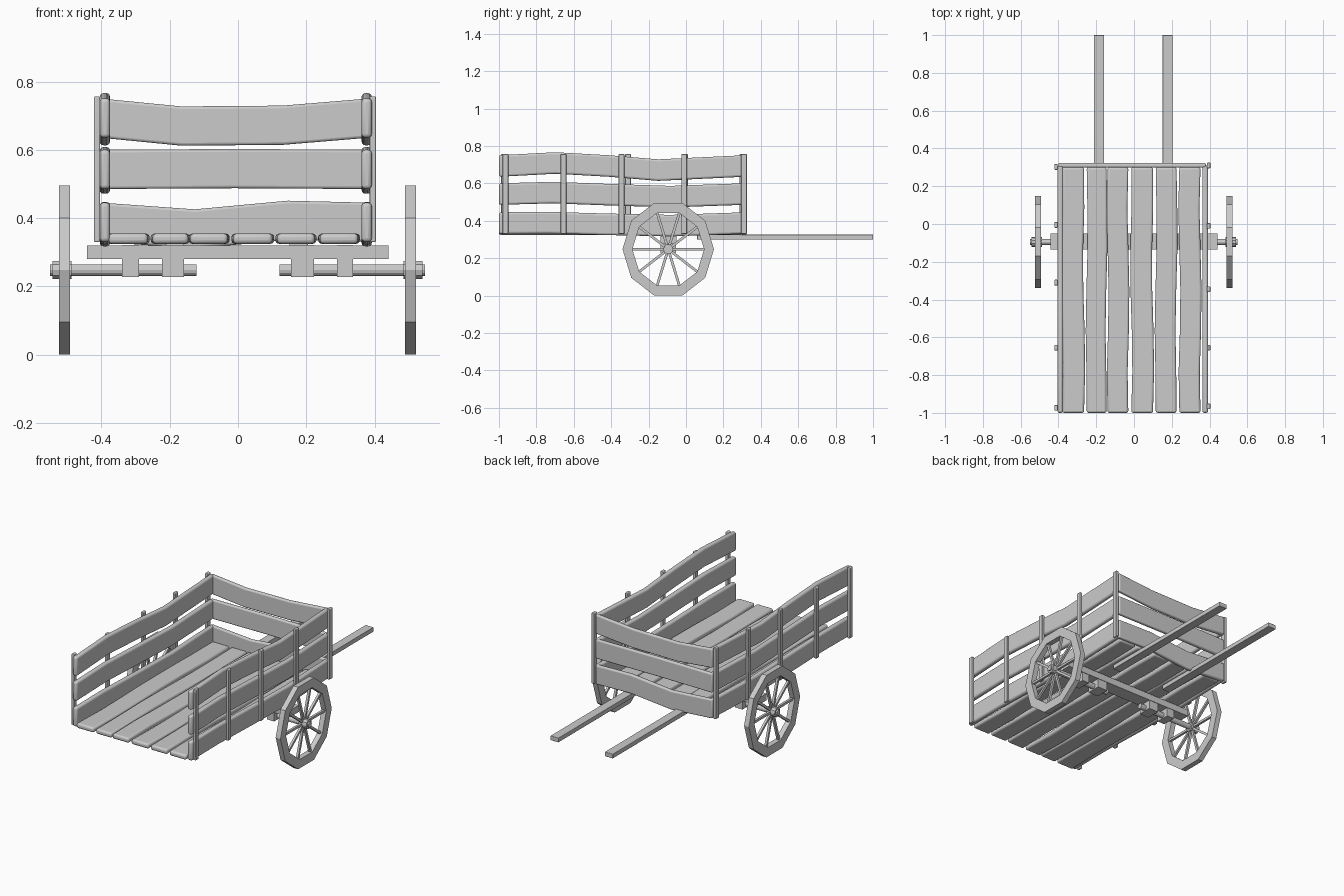
import bpy, bmesh, math
from mathutils import Vector

if "Cube" in bpy.data.objects:
    bpy.data.objects.remove(bpy.data.objects["Cube"])

wood = bpy.data.materials.new("grey_wood")
wood.use_nodes = True
GREY = (0.6, 0.6, 0.6, 1)
wood.diffuse_color = GREY
wood.node_tree.nodes["Principled BSDF"].inputs["Base Color"].default_value = GREY


def finish(name, bm, bevel=0.0):
    bmesh.ops.recalc_face_normals(bm, faces=bm.faces)
    mesh = bpy.data.meshes.new(name)
    bm.to_mesh(mesh)
    bm.free()
    mesh.materials.append(wood)
    ob = bpy.data.objects.new(name, mesh)
    bpy.context.collection.objects.link(ob)
    if bevel:
        mod = ob.modifiers.new("rounded_edges", "BEVEL")
        mod.width, mod.segments = bevel, 3
        mod.limit_method, mod.angle_limit = "ANGLE", math.radians(40)
        bpy.ops.object.select_all(action="DESELECT")
        ob.select_set(True)
        bpy.context.view_layer.objects.active = ob
        bpy.ops.object.shade_smooth_by_angle(angle=math.radians(40))
    return ob


def board(name, start, end, width, thick, bend, bevel):
    """Sawn board; bend lists (fraction along, shift across the width)."""
    a, b = Vector(start), Vector(end)
    bm = bmesh.new()
    rings = []
    for t, shift in bend:
        mid = a.lerp(b, t) + width * shift
        corners = [(1, 1), (1, -1), (-1, -1), (-1, 1)]
        rings.append([bm.verts.new(mid + width * (i / 2) + thick * (j / 2)) for i, j in corners])
    for r, s in zip(rings, rings[1:]):
        for k in range(4):
            bm.faces.new((r[k], r[k - 1], s[k - 1], s[k]))
    bm.faces.new(rings[0])
    bm.faces.new(rings[-1])
    return finish(name, bm, bevel)


def box(name, x, y, z, bevel=0.0):
    bm = bmesh.new()
    bmesh.ops.create_cube(bm, size=1)
    for v in bm.verts:
        v.co = [(lo + hi) / 2 + c * (hi - lo) for c, (lo, hi) in zip(v.co, (x, y, z))]
    return finish(name, bm, bevel)


AXLE_Y, AXLE_Z = -0.095, 0.248


def ring_point(x, r, angle):
    return Vector((x, AXLE_Y + 0.94 * r * math.cos(angle), AXLE_Z + r * math.sin(angle)))


def rod(name, x0, x1, r, sides):
    bm = bmesh.new()
    ends = [[bm.verts.new(ring_point(x, r, math.tau * k / sides)) for k in range(sides)] for x in (x0, x1)]
    for k in range(sides):
        bm.faces.new((ends[0][k - 1], ends[0][k], ends[1][k], ends[1][k - 1]))
    bm.faces.new(ends[0])
    bm.faces.new(ends[1])
    return finish(name, bm)


# Bed planks
bed = [(-0.322, 0.115), (-0.198, 0.105), (-0.085, 0.11), (0.043, 0.115), (0.17, 0.11), (0.296, 0.112)]
for i, (x, w) in enumerate(bed):
    wave = [(t / 6, 0.05 * math.sin(i * 2.1 + t * 1.3) if 0 < t < 6 else 0) for t in range(7)]
    board(f"bed_plank_{i + 1}", (x, -1, 0.34), (x, 0.3, 0.34), Vector((w, 0, 0)), Vector((0, 0, 0.03)), wave, 0.011)

# Side boards and their posts
side_bends = [
    [(0, 0), (0.2, 0.02), (0.45, -0.06), (0.7, -0.12), (1, 0)],
    [(0, 0), (0.22, 0.07), (0.45, -0.03), (0.7, -0.12), (1, 0)],
    [(0, 0), (0.23, 0.14), (0.45, 0), (0.65, -0.19), (1, 0)],
]
rows = (0.388, 0.543, 0.693)
sides = [("right", -0.39, -0.413, (0.302, -0.005, -0.31, -0.655, -0.973)),
         ("left", 0.377, 0.395, (0.31, -0.01, -0.345, -0.655, -0.965))]
for side, x, post_x, posts in sides:
    for i, z in enumerate(rows):
        board(f"{side}_board_{i + 1}", (x, -1, z), (x, 0.31, z), Vector((0, 0, 0.115)),
              Vector((0.03, 0, 0)), side_bends[i], 0.011)
    for i, y in enumerate(posts):
        box(f"{side}_post_{i + 1}", (post_x - 0.009, post_x + 0.009), (y - 0.015, y + 0.015), (0.33, 0.757), 0.004)

# End boards
end_bends = [
    [(0, 0), (0.35, -0.17), (0.7, 0.05), (1, 0)],
    [(0, 0), (0.5, 0.02), (1, 0)],
    [(0, 0), (0.3, -0.2), (0.68, -0.18), (1, 0)],
]
for i, z in enumerate(rows):
    board(f"end_board_{i + 1}", (-0.4, 0.311, z), (0.38, 0.311, z), Vector((0, 0, 0.115)),
          Vector((0, 0.024, 0)), end_bends[i], 0.008)

# Axle beam, bearing blocks and pulling shafts
box("axle_beam", (-0.443, 0.441), (-0.135, -0.05), (0.28, 0.32))
for i, (lo, hi) in enumerate([(-0.34, -0.29), (-0.223, -0.158), (0.155, 0.222), (0.29, 0.337)]):
    box(f"bearing_block_{i + 1}", (lo, hi), (-0.137, -0.053), (0.227, 0.322))
for side, x in (("right", -0.185), ("left", 0.178)):
    box(f"{side}_shaft", (x - 0.027, x + 0.027), (0.06, 1), (0.299, 0.326), 0.003)

# Wheels: ten-sided rim, spokes, hub and stub axle
SPOKES = 10
for side, s, centre in (("right", -1, -0.508), ("left", 1, 0.505)):
    bm = bmesh.new()
    loops = [[bm.verts.new(ring_point(centre + dx, r, math.tau * k / SPOKES)) for k in range(SPOKES)]
             for dx, r in ((-0.016, 0.26), (0.016, 0.26), (0.016, 0.204), (-0.016, 0.204))]
    for j in range(4):
        for k in range(SPOKES):
            bm.faces.new((loops[j - 1][k - 1], loops[j - 1][k], loops[j][k], loops[j][k - 1]))
    finish(f"{side}_wheel_rim", bm)
    for k in range(SPOKES):
        a = math.tau * k / SPOKES
        across = Vector((0, -math.sin(a), math.cos(a))) * 0.014
        board(f"{side}_spoke_{k + 1}", ring_point(centre, 0.02, a), ring_point(centre, 0.215, a),
              across, Vector((0.014, 0, 0)), [(0, 0), (1, 0)], 0)
    rod(f"{side}_hub", centre - s * 0.02, centre + s * 0.035, 0.028, 10)
    rod(f"{side}_stub_axle", s * 0.122, centre + s * 0.043, 0.017, 12)
